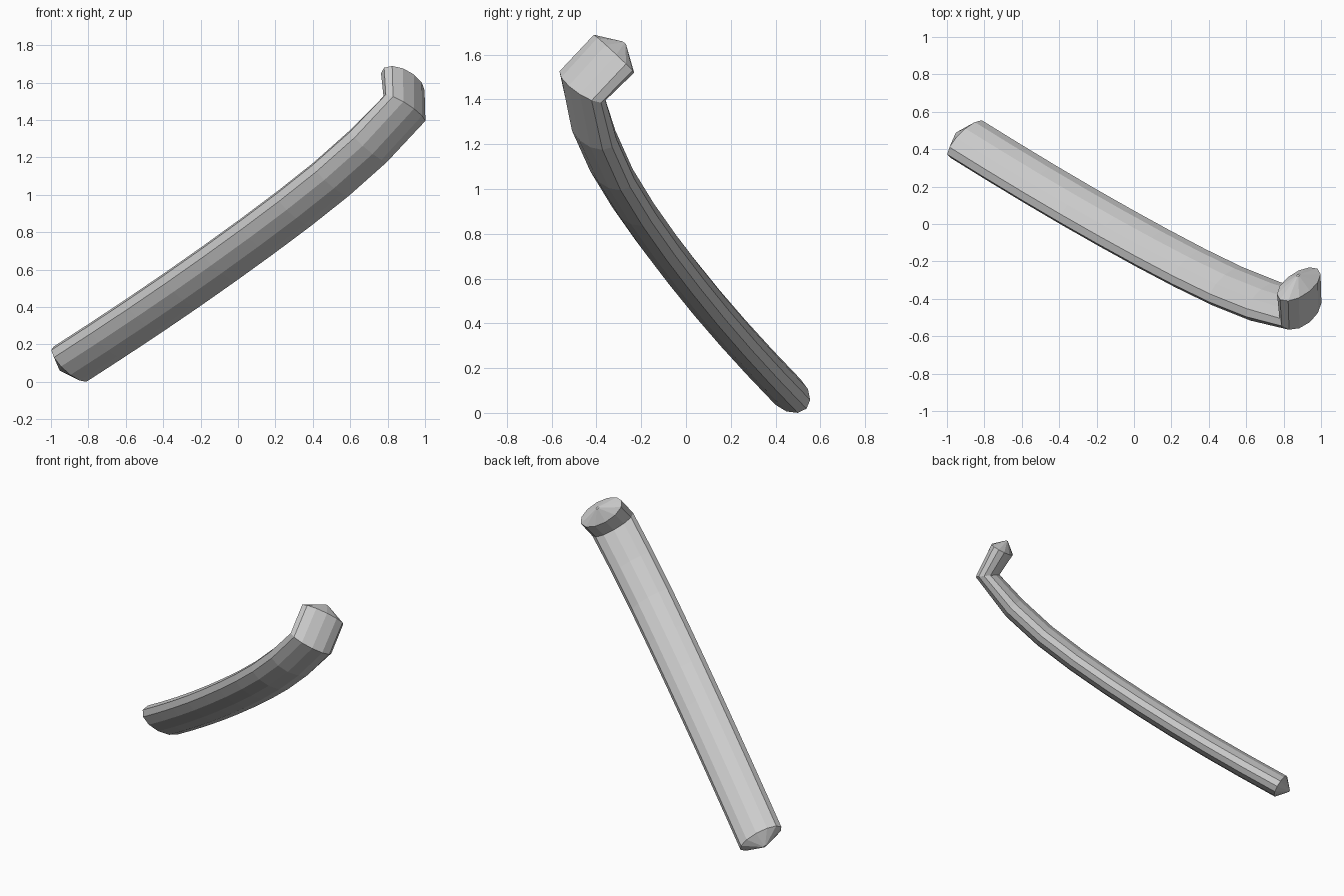
import bpy, bmesh, math
from mathutils import Vector

if "Cube" in bpy.data.objects:
    bpy.data.objects.remove(bpy.data.objects["Cube"])

# Frame of the bend: the bar curves in the V-U plane, its flat width runs along W
U = Vector((0, 0.671, 0.741)).normalized()
V = Vector((0.746, -0.493, 0.448))
V = (V - U * V.dot(U)).normalized()
W = U.cross(V).normalized()
if W.x < 0:
    W = -W
W_OFFSET = -0.394
SIDES, HALF_WIDTH, HALF_THICK = 12, 0.15, 0.08

# Centre line (v, u): gentle curve, then a sharp bend into a short end piece
path = [(-0.853, 0.375), (-0.585, 0.388), (-0.317, 0.405), (-0.05, 0.427),
        (0.22, 0.455), (0.487, 0.488), (0.755, 0.528), (1.021, 0.58),
        (1.289, 0.658), (1.545, 0.772), (1.533, 0.973)]
path = [Vector(p) for p in path]


def to_world(p):
    return V * p.x + U * p.y + W * W_OFFSET


def add_ring(bm, p, tangent, scale=1.0):
    normal = V * -tangent.y + U * tangent.x
    ring = []
    for i in range(SIDES):
        a = math.tau * i / SIDES
        ring.append(bm.verts.new(to_world(p) + scale * (
            W * HALF_WIDTH * math.cos(a) + normal * HALF_THICK * math.sin(a))))
    return ring


bm = bmesh.new()
steps = [(b - a).normalized() for a, b in zip(path, path[1:])]

# Rings: blunt pointed tip, bar, blunt pointed tip
rings = [add_ring(bm, path[0] - steps[0] * 0.067, steps[0], 0.08)]
for i, p in enumerate(path):
    before, after = steps[max(i - 1, 0)], steps[min(i, len(steps) - 1)]
    rings.append(add_ring(bm, p, (before + after).normalized()))
rings.append(add_ring(bm, path[-1] + steps[-1] * 0.067, steps[-1], 0.08))

# Skin between rings and close the tips
for a, b in zip(rings, rings[1:]):
    for i in range(SIDES):
        j = (i + 1) % SIDES
        bm.faces.new((a[i], a[j], b[j], b[i]))
bm.faces.new(rings[0])
bm.faces.new(rings[-1])
bmesh.ops.recalc_face_normals(bm, faces=bm.faces)

mesh = bpy.data.meshes.new("bent_bar")
bm.to_mesh(mesh)
bm.free()
bpy.context.collection.objects.link(bpy.data.objects.new("bent_bar", mesh))
